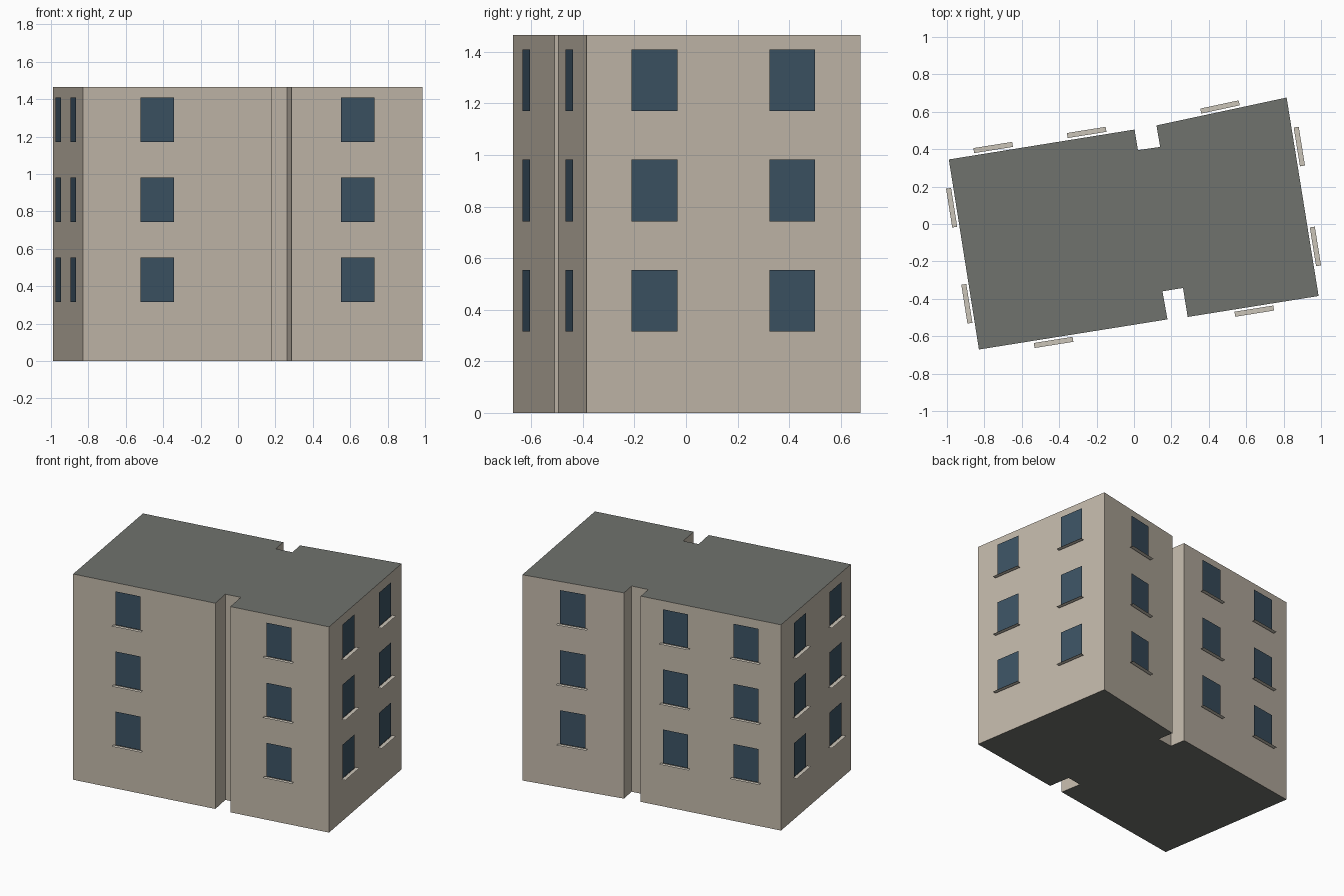
import bpy, bmesh, math
from mathutils import Vector

if "Cube" in bpy.data.objects:
    bpy.data.objects.remove(bpy.data.objects["Cube"])

HEIGHT = 1.465
WIN_W, WIN_H = 0.18, 0.239          # window size
SILL_W, SILL_D = 0.21, 0.027        # sill size
OFFSET = 0.012                      # glass stands just proud of the wall
FLOORS = [0.315, 0.743, 1.171]      # window bottoms

# Footprint, clockwise from the back left corner
PLAN = [(-0.99, 0.345), (0.003, 0.505), (0.021, 0.395), (0.14, 0.412),
        (0.12, 0.527), (0.816, 0.676), (0.987, -0.385), (0.287, -0.497),
        (0.262, -0.342), (0.152, -0.36), (0.179, -0.51), (-0.829, -0.671)]

# wall name, plan edge index, axis measured along, window centres on that axis
WALLS = [("back_long", 0, 0, (-0.749, -0.249)),
         ("back_short", 4, 0, (0.465,)),
         ("right", 5, 1, (0.41, -0.124)),
         ("front_short", 6, 0, (0.639,)),
         ("front_long", 10, 0, (-0.434,)),
         ("left", 11, 1, (0.091, -0.4225))]


def material(name, rgb):
    m = bpy.data.materials.new(name)
    m.diffuse_color = (*rgb, 1)
    m.use_nodes = True
    m.node_tree.nodes["Principled BSDF"].inputs["Base Color"].default_value = m.diffuse_color
    return m


wall_mat = material("wall_render", (0.54, 0.48, 0.40))
roof_mat = material("roof_grey", (0.16, 0.17, 0.155))
glass_mat = material("window_glass", (0.045, 0.085, 0.125))
sill_mat = material("sill_stone", (0.60, 0.56, 0.48))


def quad_mesh(name, verts, mat):
    me = bpy.data.meshes.new(name)
    me.from_pydata(verts, [], [(0, 1, 2, 3)])
    me.materials.append(mat)
    return me


def place(name, mesh, loc, angle):
    ob = bpy.data.objects.new(name, mesh)
    ob.location = loc
    ob.rotation_euler.z = angle
    bpy.context.collection.objects.link(ob)


# Building body: extruded footprint with grey roof and underside
bm = bmesh.new()
base = bm.faces.new([bm.verts.new((x, y, 0)) for x, y in PLAN])
ext = bmesh.ops.extrude_face_region(bm, geom=[base], use_keep_orig=True)
top = [v for v in ext["geom"] if isinstance(v, bmesh.types.BMVert)]
bmesh.ops.translate(bm, verts=top, vec=(0, 0, HEIGHT))
bmesh.ops.recalc_face_normals(bm, faces=bm.faces)
for f in bm.faces:
    f.material_index = 1 if abs(f.normal.z) > 0.5 else 0
body = bpy.data.meshes.new("building_body")
bm.to_mesh(body)
bm.free()
body.materials.append(wall_mat)
body.materials.append(roof_mat)
place("building_body", body, (0, 0, 0), 0)

# Shared pane and sill: local x along the wall, local y outward
w, s = WIN_W / 2, SILL_W / 2
pane = quad_mesh("window_pane", [(w, 0, 0), (-w, 0, 0), (-w, 0, WIN_H), (w, 0, WIN_H)], glass_mat)
sill = quad_mesh("window_sill", [(-s, 0, 0), (s, 0, 0), (s, SILL_D, 0), (-s, SILL_D, 0)], sill_mat)

# Window columns on every wall
for wall, i, axis, centres in WALLS:
    a, b = Vector(PLAN[i]), Vector(PLAN[(i + 1) % len(PLAN)])
    d = (b - a).normalized()
    out = Vector((-d.y, d.x))
    angle = math.atan2(d.y, d.x)
    for col, c in enumerate(centres, 1):
        p = a + d * ((c - a[axis]) / d[axis]) + out * OFFSET
        for floor, z in enumerate(FLOORS, 1):
            tag = f"{wall}_{col}_floor_{floor}"
            place("window_" + tag, pane, (p.x, p.y, z), angle)
            place("sill_" + tag, sill, (p.x, p.y, z - 0.002), angle)
